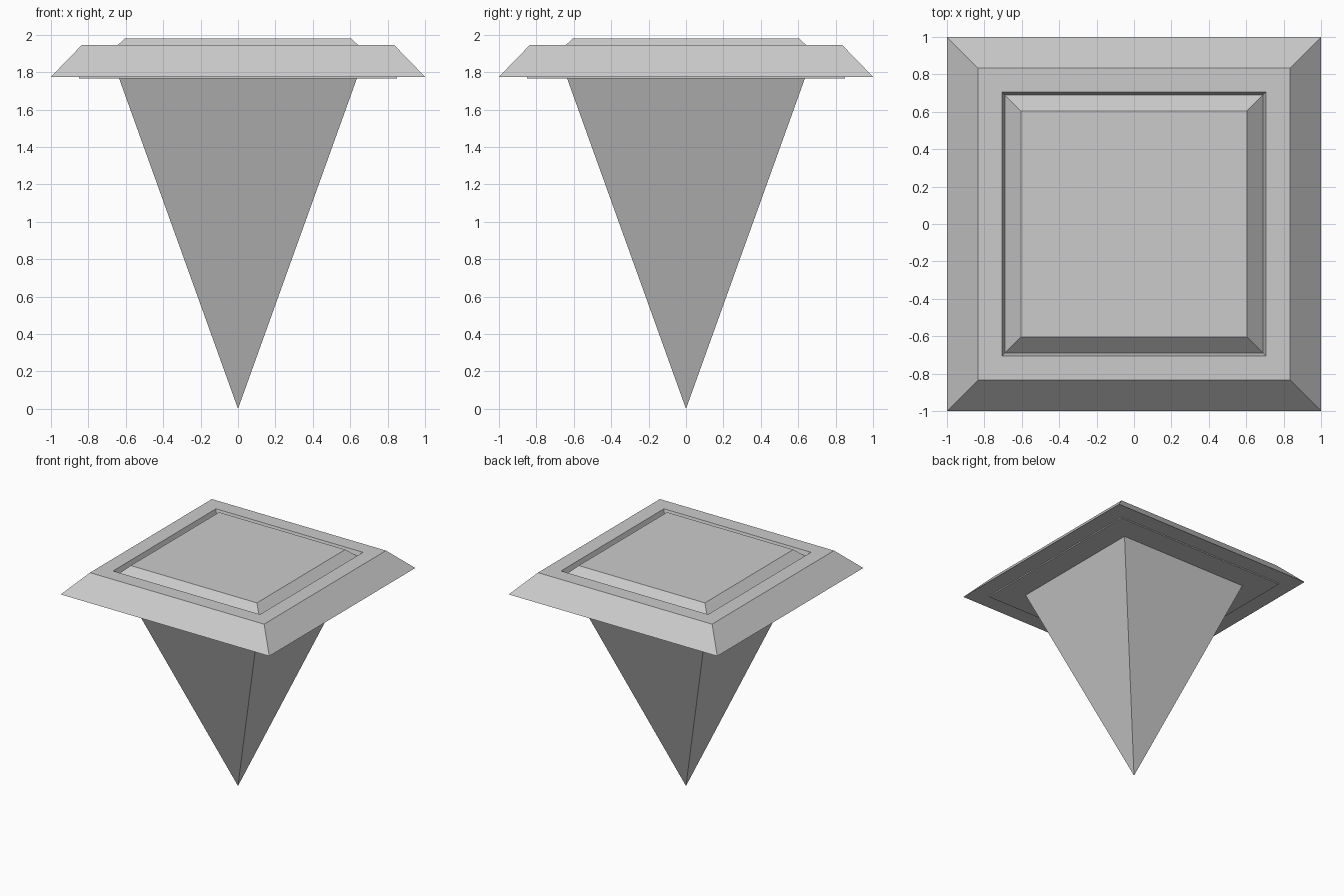
import bpy, bmesh

if "Cube" in bpy.data.objects:
    bpy.data.objects.remove(bpy.data.objects["Cube"])


def square_lathe(name, profile, cap_start=False, cap_end=False):
    """Sweep a (half width, z) profile around a square."""
    bm = bmesh.new()
    rings = []
    for r, z in profile:
        if r == 0:
            rings.append([bm.verts.new((0, 0, z))] * 4)
        else:
            rings.append([bm.verts.new((sx * r, sy * r, z))
                          for sx, sy in ((-1, -1), (1, -1), (1, 1), (-1, 1))])
    for a, b in zip(rings, rings[1:]):
        for i in range(4):
            j = (i + 1) % 4
            corners = dict.fromkeys((a[i], a[j], b[j], b[i]))
            bm.faces.new(list(corners))
    if cap_start:
        bm.faces.new(rings[0][::-1])
    if cap_end:
        bm.faces.new(rings[-1])
    mesh = bpy.data.meshes.new(name)
    bm.to_mesh(mesh)
    bm.free()
    obj = bpy.data.objects.new(name, mesh)
    bpy.context.collection.objects.link(obj)
    return obj


# Tapered spike below the head, point on the ground
square_lathe("spike", [(0, 0), (0.637, 1.77)])

# Bevelled frame: underside ledge, sloped rim, flat top, groove wall
square_lathe("frame", [(0.63, 1.765), (0.85, 1.765), (0.85, 1.775), (1.0, 1.775),
                       (0.835, 1.945), (0.705, 1.945), (0.69, 1.90)])

# Raised centre panel with bevelled edges
square_lathe("top_panel", [(0.69, 1.90), (0.605, 1.98)], cap_end=True)
